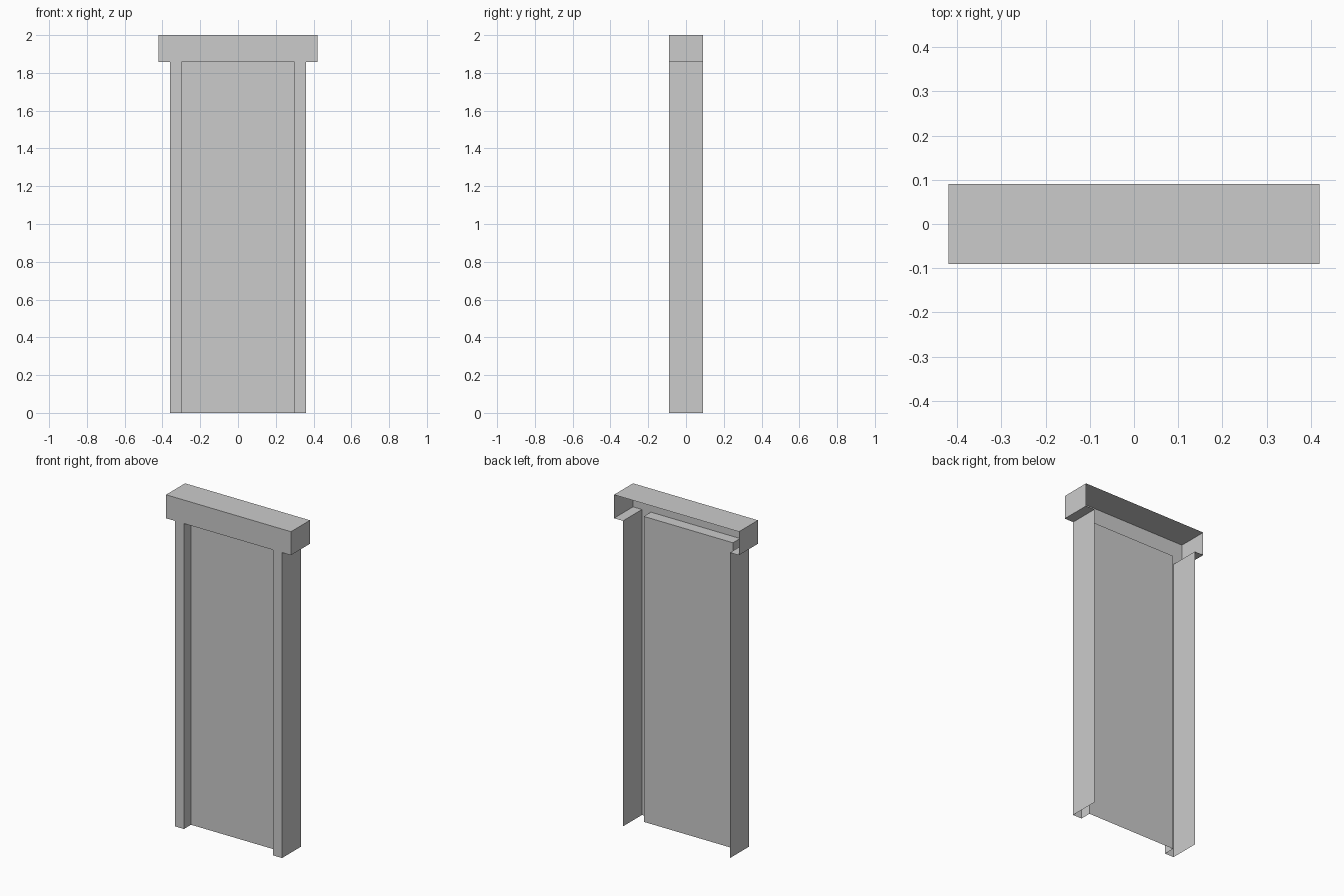
import bpy

if "Cube" in bpy.data.objects:
    bpy.data.objects.remove(bpy.data.objects["Cube"])

D = 0.091         # half depth
PANEL_Y = -0.023  # recessed door plane
OUT, INN = 0.36, 0.30
LW, LZ, H = 0.42, 1.857, 2.0


def make(name, verts, faces):
    mesh = bpy.data.meshes.new(name)
    mesh.from_pydata(verts, [], faces)
    mesh.update()
    obj = bpy.data.objects.new(name, mesh)
    bpy.context.collection.objects.link(obj)
    return obj


def ribbon(name, profile, start, end):
    """Open sheet: join matching points of a profile at two ends."""
    n = len(profile)
    verts = [start(*p) for p in profile] + [end(*p) for p in profile]
    return make(name, verts, [(i, i + 1, n + i + 1, n + i) for i in range(n - 1)])


# door posts: outer wall, front face and inner jamb, open at the back
post = [(OUT, D), (OUT, -D), (INN, -D), (INN, PANEL_Y)]
for side, s in (("left", -1), ("right", 1)):
    prof = [(s * x, y) for x, y in post][::s]
    ribbon(side + "_post", prof, lambda x, y: (x, y, LZ), lambda x, y: (x, y, 0))

# recessed door panel with the soffit above it
ribbon("door_panel", [(-D, LZ), (PANEL_Y, LZ), (PANEL_Y, 0)],
       lambda y, z: (INN, y, z), lambda y, z: (-INN, y, z))

# lintel shell: overhang undersides, ends and top, open at the back
ribbon("lintel_shell", [(OUT, LZ), (LW, LZ), (LW, H), (-LW, H), (-LW, LZ), (-OUT, LZ)],
       lambda x, z: (x, D, z), lambda x, z: (x, -D, z))

# lintel front face
make("lintel_front", [(-LW, -D, LZ), (LW, -D, LZ), (LW, -D, H), (-LW, -D, H)], [(0, 1, 2, 3)])
